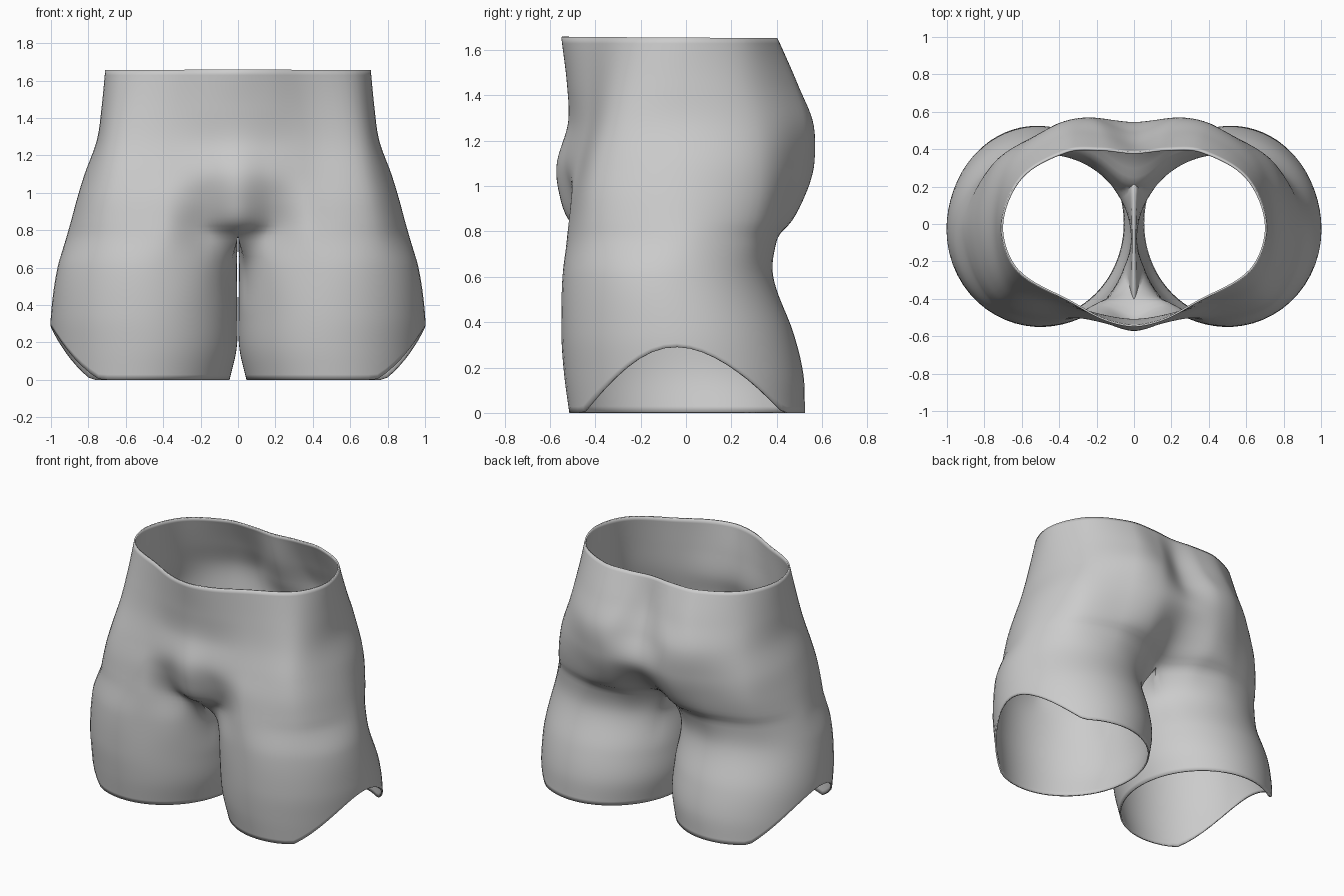
import bpy, math
from mathutils import Vector

if "Cube" in bpy.data.objects:
    bpy.data.objects.remove(bpy.data.objects["Cube"])

SUB = 8          # columns between section points
CROTCH = 0.77

# Half sections of the torso: height, then (x, y) from front centre round the hip to back centre
TORSO = [
    (1.655, [(0, -.55), (.16, -.515), (.33, -.425), (.625, -.25), (.71, -.01), (.605, .25), (.36, .39), (.17, .40), (0, .385)]),
    (1.45, [(0, -.525), (.17, -.5), (.36, -.425), (.65, -.29), (.73, -.02), (.645, .28), (.38, .475), (.18, .485), (0, .43)]),
    (1.28, [(0, -.52), (.17, -.495), (.38, -.435), (.675, -.325), (.755, -.03), (.68, .31), (.43, .52), (.23, .56), (0, .49)]),
    (1.10, [(0, -.57), (.16, -.53), (.38, -.475), (.705, -.375), (.82, -.03), (.73, .325), (.45, .51), (.25, .565), (0, .545)]),
    (.97, [(0, -.56), (.18, -.50), (.40, -.50), (.735, -.395), (.86, -.03), (.75, .325), (.47, .48), (.25, .53), (0, .47)]),
    (.84, [(0, -.51), (.18, -.45), (.40, -.517), (.757, -.405), (.895, -.03), (.77, .30), (.48, .44), (.25, .455), (0, .33)]),
    (CROTCH, [(0, -.41), (.15, -.415), (.40, -.525), (.766, -.41), (.915, -.03), (.775, .28), (.48, .40), (.23, .365), (0, .22)]),
]
# Elliptical leg sections: height, inner x, outer x, front y, back y
LEG = [
    (.60, .006, .965, -.545, .385),
    (.35, .003, 1.0, -.55, .475),
    (.17, .007, 1.0, -.538, .518),
    (0, .045, .99, -.515, .525),
]
# Direction of each section point round the leg, in degrees
ANGLES = [202, 224, 262, 312, 365, 408, 448, 480, 508, 540, 562]


def hermite(ts, ps, t):
    """Smooth curve through points ps at increasing parameters ts."""
    n = len(ts)
    i = 0
    while i < n - 2 and t > ts[i + 1]:
        i += 1

    def slope(k):
        a, b = max(k - 1, 0), min(k + 1, n - 1)
        return (ps[b] - ps[a]) / (ts[b] - ts[a])
    d = ts[i + 1] - ts[i]
    u = (t - ts[i]) / d
    return (ps[i] * (2*u**3 - 3*u*u + 1) + slope(i) * d * (u**3 - 2*u*u + u)
            + ps[i + 1] * (3*u*u - 2*u**3) + slope(i + 1) * d * (u**3 - u*u))


def half_section(p):
    """Smooth half section, mirrored past both ends for a flat join."""
    ps = [Vector(q) for q in [(-p[1][0], p[1][1])] + p + [(-p[-2][0], p[-2][1])]]
    ts = [0.0]
    for a, b in zip(ps, ps[1:]):
        ts.append(ts[-1] + (b - a).length)
    out = []
    for s in range(1, 9):
        out += [hermite(ts, ps, ts[s] + (ts[s + 1] - ts[s]) * k / SUB) for k in range(SUB)]
    return out + [ps[9]]


def ellipse(x0, x1, y0, y1):
    out = []
    for k in range(10 * SUB + 1):
        a = math.radians(hermite(range(11), ANGLES, k / SUB))
        out.append(Vector(((x0 + x1) / 2 + (x1 - x0) / 2 * math.cos(a),
                           (y0 + y1) / 2 + (y1 - y0) / 2 * math.sin(a))))
    return out


# Section rings, outer part shared by torso and leg, inner part for the leg only
outer, inner = [], []
for z, p in TORSO:
    outer.append((z, half_section(p)))
back, front = outer[-1][1][-1], outer[-1][1][0]
inner.append((CROTCH, [back.lerp(front, k / (2 * SUB)) for k in range(2 * SUB + 1)]))
for z, *box in LEG:
    loop = ellipse(*box)
    outer.append((z, loop[:8 * SUB + 1]))
    inner.append((z, loop[8 * SUB:]))


def column(rings, j, z):
    return hermite([-r[0] for r in rings], [r[1][j] for r in rings], -z)


def hem(q):
    """Height of the arched cut at the outside of the leg."""
    y = q.y + .02
    if q.x < .52 or abs(y) > .45:
        return 0.0
    return .29 * math.cos(math.pi / 2 * y / .45)


verts, faces = [], []
UP, DOWN = 34, 28
NO, NI = 8 * SUB + 1, 2 * SUB + 1


def add(q, z):
    verts.append((max(q.x, 0), q.y, z))
    return len(verts) - 1


def leg_z(rings, j, k):
    h = hem(column(rings, j, .12))
    return CROTCH + (h - CROTCH) * k / DOWN


# Torso rows, then leg rows
grid = []
for i in range(UP):
    z = 1.655 + (CROTCH - 1.655) * i / UP
    qs = [column(outer, j, z) for j in range(NO)]
    grid.append([add(q, z - (.006 * q.y if i == 0 else 0)) for q in qs])
for k in range(DOWN + 1):
    row = []
    for j in range(NO):
        z = leg_z(outer, j, k)
        row.append(add(column(outer, j, z), z))
    for j in range(1, NI - 1):
        z = leg_z(inner, j, k)
        lift = .03 * math.sin(math.pi * j / (NI - 1)) * max(0, 1 - k / 5)
        row.append(add(column(inner, j, z), z + lift))
    grid.append(row)

for i in range(len(grid) - 1):
    a, b = grid[i], grid[i + 1]
    count = NO - 1 if i < UP else len(a)
    for j in range(count):
        n = (j + 1) % len(a)
        faces.append((a[j], b[j], b[n], a[n]))

mesh = bpy.data.meshes.new("shorts")
mesh.from_pydata(verts, [], faces)
mesh.update()
shorts = bpy.data.objects.new("shorts", mesh)
bpy.context.collection.objects.link(shorts)

# Plain grey cloth
cloth = bpy.data.materials.new("grey cloth")
cloth.diffuse_color = (.6, .6, .6, 1)
cloth.use_nodes = True
cloth.node_tree.nodes["Principled BSDF"].inputs["Base Color"].default_value = cloth.diffuse_color
mesh.materials.append(cloth)

# Other half, then cloth thickness
mirror = shorts.modifiers.new("mirror", 'MIRROR')
mirror.use_clip = True
mirror.merge_threshold = .001
solid = shorts.modifiers.new("thickness", 'SOLIDIFY')
solid.thickness = .01
solid.offset = -1

bpy.context.view_layer.objects.active = shorts
shorts.select_set(True)
bpy.ops.object.shade_smooth_by_angle(angle=math.radians(50))
